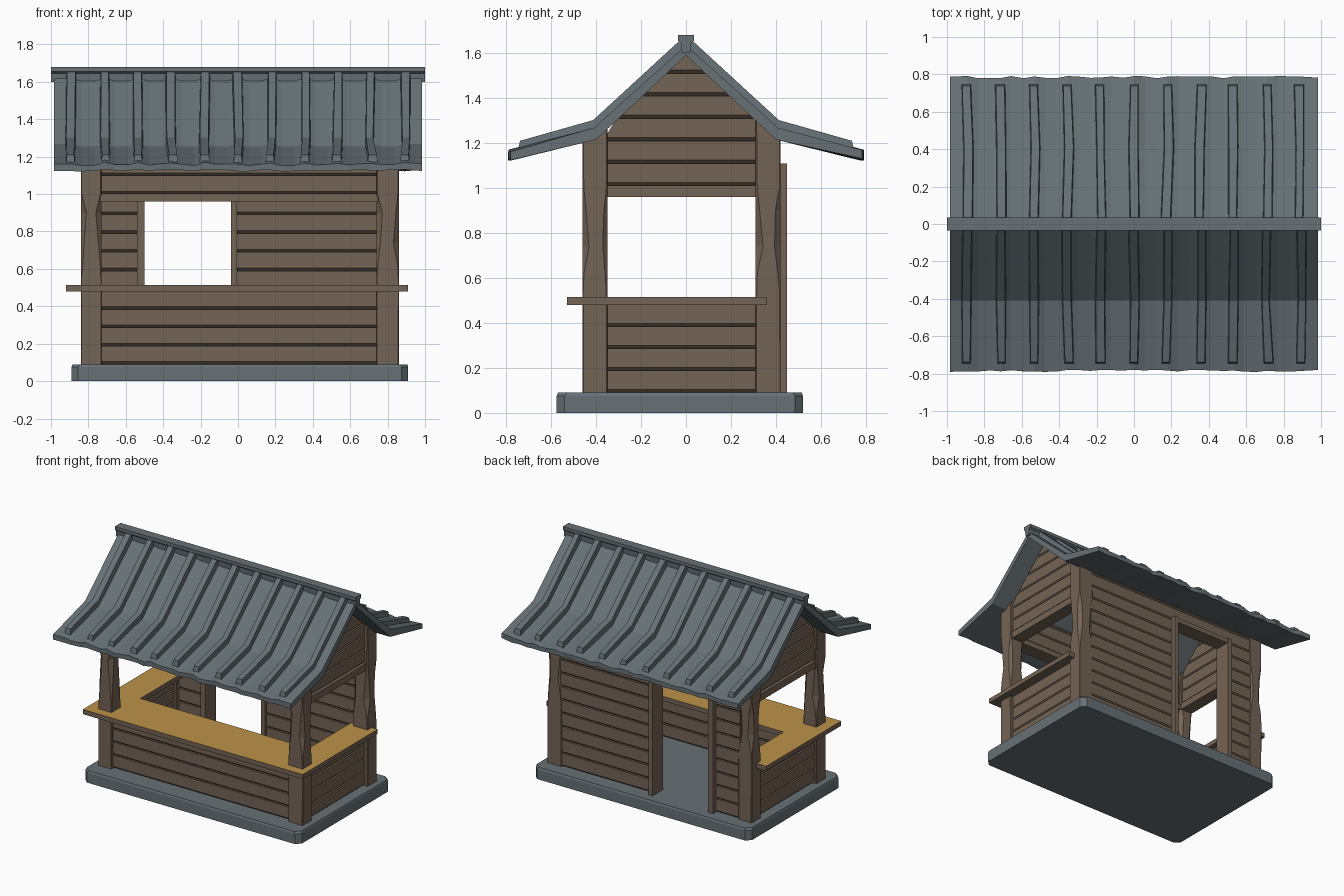
import bpy, bmesh, random
from mathutils import Vector

if "Cube" in bpy.data.objects:
    bpy.data.objects.remove(bpy.data.objects["Cube"])

random.seed(4)


def material(name, rgb):
    m = bpy.data.materials.new(name)
    m.diffuse_color = (*rgb, 1)
    m.use_nodes = True
    m.node_tree.nodes["Principled BSDF"].inputs["Base Color"].default_value = m.diffuse_color
    return m


WOOD = material("brown wood", (0.175, 0.127, 0.09))
SLATE = material("blue grey slate", (0.135, 0.166, 0.180))
GOLD = material("golden counter wood", (0.50, 0.29, 0.065))


def loft(name, rings, mat, top_mat=None):
    """Closed solid through equal-sized rings of points."""
    bm = bmesh.new()
    vs = [[bm.verts.new(p) for p in r] for r in rings]
    n = len(vs[0])
    for a, b in zip(vs, vs[1:]):
        for i in range(n):
            j = (i + 1) % n
            bm.faces.new((a[i], a[j], b[j], b[i]))
    bm.faces.new(vs[0][::-1])
    bm.faces.new(vs[-1])
    bmesh.ops.recalc_face_normals(bm, faces=bm.faces)
    if top_mat:
        for f in bm.faces:
            f.material_index = int(f.normal.z > 0.5)
    me = bpy.data.meshes.new(name)
    bm.to_mesh(me)
    bm.free()
    me.materials.append(mat)
    if top_mat:
        me.materials.append(top_mat)
    ob = bpy.data.objects.new(name, me)
    bpy.context.collection.objects.link(ob)
    return ob


def box(name, x0, x1, y0, y1, z0, z1, mat=WOOD):
    return loft(name, [[(x0, y0, z), (x1, y0, z), (x1, y1, z), (x0, y1, z)]
                       for z in (z0, z1)], mat)


def chamfered(x0, x1, y0, y1, z, c):
    """Rectangle with four individually cut corners."""
    a, b, d, e = c
    return [(x0 + a, y0, z), (x1 - b, y0, z), (x1, y0 + b, z), (x1, y1 - d, z),
            (x1 - d, y1, z), (x0 + e, y1, z), (x0, y1 - e, z), (x0, y0 + a, z)]


def under(y):
    """Height of the roof underside."""
    y = abs(y)
    return 1.59 - y * 0.375 / 0.40 if y < 0.40 else 1.215 - (y - 0.40) * 0.09 / 0.385


def plank_wall(name, along, lo, hi, centre, z0, z1, step=0.1, gable=False):
    """Boards with a chamfered lower edge on both faces."""
    rows, z = [], z0
    while z < z1 - 0.02:
        e = min(z + step, z1)
        rows += [(z, 0.022), (z + 0.014, 0.037), (e, 0.037)]
        z = e
    rings = []
    for z, t in rows:
        a, b = lo, hi
        if gable and z > 1.2:
            w = max((1.60 - z) * 0.40 / 0.375, 0.004)
            a, b = max(lo, -w), min(hi, w)
        r = [(a, -t), (b, -t), (b, t), (a, t)]
        rings.append([(u, centre + v, z) if along == "x" else (centre + v, u, z)
                      for u, v in r])
    return loft(name, rings, WOOD)


# stone base with worn top edge
loft("base", [chamfered(-0.89, 0.91, -0.575, 0.52, 0, [0.035] * 4),
              chamfered(-0.89, 0.91, -0.575, 0.52, 0.075, [0.035] * 4),
              chamfered(-0.885, 0.905, -0.57, 0.515, 0.09, [0.04] * 4)], SLATE)

# corner posts, carved along their edges above the counter
for xn, x0, x1 in (("left", -0.84, -0.73), ("right", 0.74, 0.86)):
    for yn, y0, y1 in (("front", -0.46, -0.35), ("back", 0.31, 0.42)):
        rings = []
        for z, c in ((0.09, 0.004), (0.54, 0.004), (0.62, 0.01), (0.74, 0.028),
                     (0.90, 0.028), (1.0, 0.006)):
            rings.append(chamfered(x0, x1, y0, y1, z,
                                   [c * random.uniform(0.5, 1.2) for _ in range(4)]))
        top = chamfered(x0, x1, y0, y1, 0, [0.004] * 4)
        rings.append([(x, y, under(y) + 0.012) for x, y, _ in top])
        loft(f"{yn}_{xn}_post", rings, WOOD)

# front walls and beam
plank_wall("front_lower_wall", "x", -0.74, 0.75, -0.405, 0.09, 0.49, 0.098)
plank_wall("front_upper_wall", "x", -0.74, 0.75, -0.405, 1.0, 1.225)
box("front_beam", -0.74, 0.75, -0.455, -0.355, 0.96, 1.002)

# side walls, beams and gables
for n, x in (("left", -0.785), ("right", 0.80)):
    plank_wall(f"{n}_lower_wall", "y", -0.36, 0.32, x, 0.09, 0.49, 0.098)
    plank_wall(f"{n}_gable", "y", -0.36, 0.32, x, 1.01, 1.595, gable=True)
    box(f"{n}_beam", x - 0.048, x + 0.048, -0.36, 0.32, 0.96, 1.012)

# back wall around the doorway
plank_wall("back_wall_left", "x", -0.74, -0.51, 0.38, 0.09, 1.235)
plank_wall("back_wall_right", "x", -0.02, 0.75, 0.38, 0.09, 1.235)
plank_wall("back_wall_over_door", "x", -0.52, -0.01, 0.38, 1.09, 1.235)
box("door_jamb_left", -0.54, -0.50, 0.325, 0.45, 0.09, 1.11)
box("door_jamb_right", -0.037, -0.005, 0.325, 0.45, 0.09, 1.11)
box("door_lintel", -0.50, -0.037, 0.33, 0.445, 1.07, 1.105)

# U-shaped counter, golden on top
u = [(-0.92, -0.53), (0.91, -0.53), (0.91, 0.36), (0.70, 0.36),
     (0.70, -0.16), (-0.70, -0.16), (-0.70, 0.36), (-0.92, 0.36)]
loft("counter", [[(x, y, z) for x, y in u] for z in (0.48, 0.515)], WOOD, GOLD)

# roof sheet: sagging between the battens, uneven at the eaves
BATTENS = [-0.89 + 0.178 * i for i in range(11)]
xs = [-0.985]
for i, b in enumerate(BATTENS):
    xs.append(b)
    if i < 10:
        xs += [b + 0.055, b + 0.123]
xs.append(0.985)
rings = []
for x in xs:
    on = any(abs(x - b) < 0.01 for b in BATTENS) or abs(x) > 0.98
    d = 0 if on else 0.014
    e = [random.uniform(-0.006, 0.006) for _ in range(4)]
    rings.append([(x, -0.785 + e[0], 1.165 - d * 0.5 + e[1]), (x, -0.41, 1.268 - d),
                  (x, 0, 1.635 - d), (x, 0.41, 1.268 - d),
                  (x, 0.785 + e[2], 1.165 - d * 0.5 + e[3]),
                  (x, 0.785 + e[2], 1.127 + e[3]), (x, 0.40, 1.215), (x, 0, 1.59),
                  (x, -0.40, 1.215), (x, -0.785 + e[0], 1.127 + e[1])])
loft("roof_sheet", rings, SLATE)

# battens down both slopes
for s, n in ((-1, "front"), (1, "back")):
    for i, b in enumerate(BATTENS):
        rings = []
        for y, z, h in ((0.01, 1.62, 0.045), (0.405, 1.262, 0.04), (0.75, 1.168, 0.042)):
            c = b + random.uniform(-0.009, 0.009)
            w = 0.026 + random.uniform(-0.003, 0.003)
            yt = y + (0.008 if y < 0.7 else -0.012)
            rings.append([(c - w, s * y, z - 0.012), (c + w, s * y, z - 0.012),
                          (c + w * 0.8, s * yt, z + h), (c - w * 0.8, s * yt, z + h)])
        loft(f"{n}_roof_batten_{i + 1}", rings, SLATE)

# ridge cap
prof = [(-0.018, 1.60), (0.018, 1.60), (0.022, 1.645), (0.035, 1.655),
        (0.035, 1.68), (-0.035, 1.68), (-0.035, 1.655), (-0.022, 1.645)]
loft("ridge_cap", [[(x, y, z) for y, z in prof] for x in (-1, 1)], SLATE)
